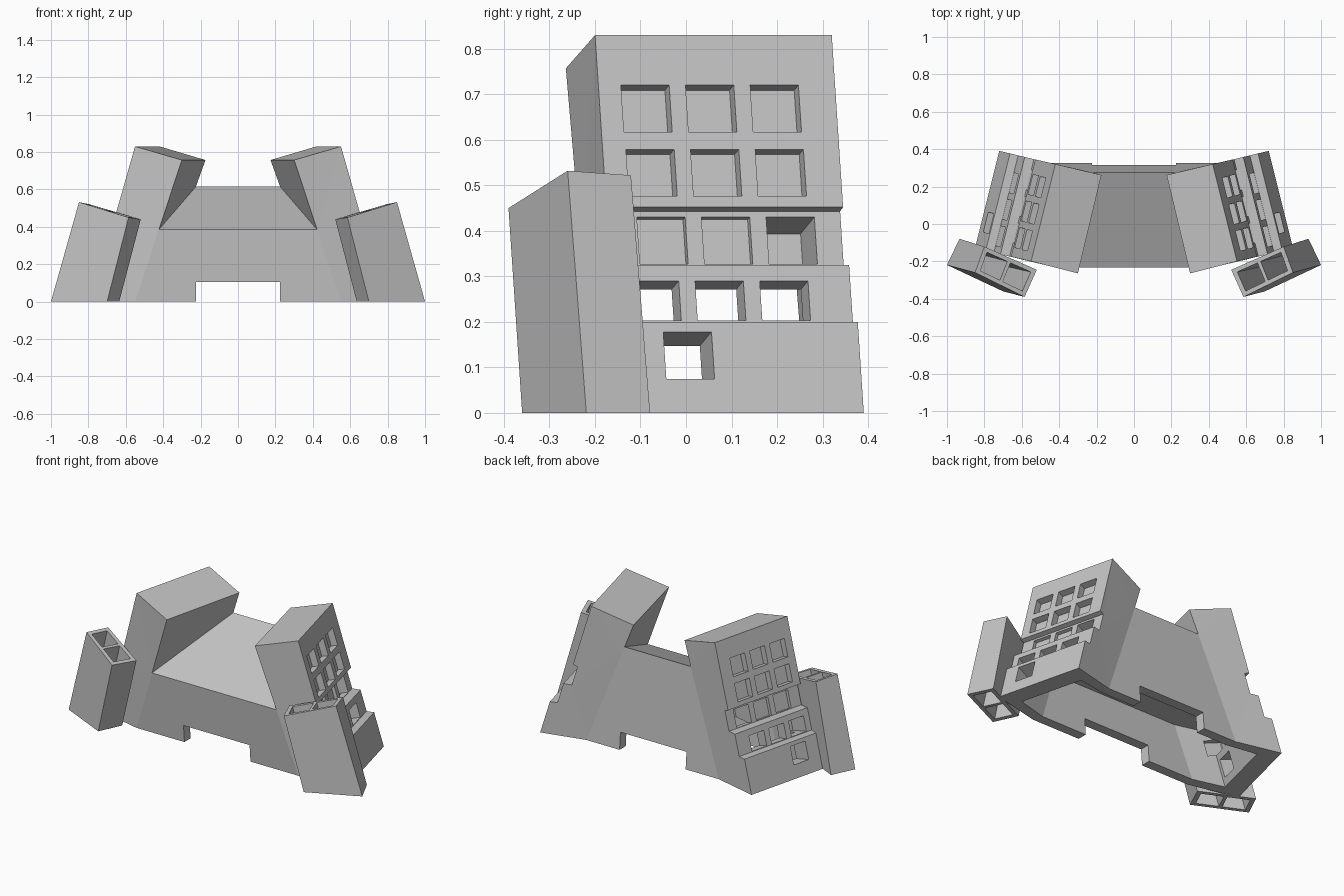
import bpy, bmesh
from mathutils import Vector as V

cube = bpy.data.objects.get("Cube")
if cube:
    bpy.data.objects.remove(cube)

concrete = bpy.data.materials.new("concrete_grey")
concrete.use_nodes = True
GREY = (0.55, 0.55, 0.55, 1)
concrete.diffuse_color = GREY
concrete.node_tree.nodes["Principled BSDF"].inputs["Base Color"].default_value = GREY


def make_object(name, faces):
    """Closed mesh from faces given as lists of points."""
    bm = bmesh.new()
    for pts in faces:
        bm.faces.new([bm.verts.new(p) for p in pts])
    bmesh.ops.remove_doubles(bm, verts=bm.verts, dist=0.0001)
    bmesh.ops.triangulate(bm, faces=[f for f in bm.faces if len(f.verts) > 4])
    bmesh.ops.recalc_face_normals(bm, faces=bm.faces)
    mesh = bpy.data.meshes.new(name)
    bm.to_mesh(mesh)
    bm.free()
    mesh.materials.append(concrete)
    obj = bpy.data.objects.new(name, mesh)
    bpy.context.scene.collection.objects.link(obj)
    return obj


def prism(lower, upper):
    """Faces of a solid between two matching loops."""
    n = len(lower)
    sides = [[lower[i], lower[(i + 1) % n], upper[(i + 1) % n], upper[i]] for i in range(n)]
    return sides + [list(lower), list(upper)]


def mirrored(pts, s):
    return [V((p[0] * s, p[1], p[2])) for p in pts]


def both_sides(faces):
    return [mirrored(f, s) for f in faces for s in (1, -1)]


def cut(obj, faces):
    """Subtract a solid and bake the result."""
    cutter = make_object("cutter", faces)
    cutter.hide_render = True
    mod = obj.modifiers.new("cut", 'BOOLEAN')
    mod.operation, mod.solver, mod.object = 'DIFFERENCE', 'EXACT', cutter
    bpy.context.view_layer.update()
    deps = bpy.context.evaluated_depsgraph_get()
    mesh = bpy.data.meshes.new_from_object(obj.evaluated_get(deps))
    obj.modifiers.clear()
    obj.data = mesh
    bpy.data.objects.remove(cutter)


# Key points of the left wing: inner bends, roof valley and top corners
base_back, base_front = V((0.45, 0.325, 0)), V((0.55, -0.2, 0))
valley_back, valley_front = V((0.225, 0.276, 0.615)), V((0.423, -0.232, 0.385))
top_back, top_front = V((0.174, 0.262, 0.757)), V((0.3, -0.264, 0.757))
wall_back = V((0.657, 0.375, 0))
along = V((0.13, -0.52, 0))
rise = V((-0.285, -0.066, 1))
out = V((0.97, 0.24, 0))
normal = rise.cross(along).normalized()
if normal.x < 0:
    normal.negate()


def on_wall(t, offset, z):
    """Point on the sloped side wall; t runs back to front."""
    return wall_back + along * t + rise * z + out * offset


# Main body: stepped side walls and a sloped middle roof
steps = [(0.065, 0), (0.065, 0.2), (0.02, 0.2), (0.02, 0.325),
         (-0.03, 0.325), (-0.03, 0.443), (0, 0.452), (0, 0.83)]
back_edge = [on_wall(0, *p) for p in steps]
front_edge = [on_wall(1, *p) for p in steps]
wing = [[back_edge[i], front_edge[i], front_edge[i + 1], back_edge[i + 1]]
        for i in range(len(steps) - 1)]
wing += [
    [base_back] + back_edge + [top_back, valley_back],
    [base_front] + front_edge + [top_front, valley_front],
    [top_back, back_edge[-1], front_edge[-1], top_front],
    [valley_back, top_back, top_front, valley_front],
    [base_back, back_edge[0], front_edge[0], base_front],
]
faces = both_sides(wing)
for a, b in ((base_back, valley_back), (valley_back, valley_front),
             (valley_front, base_front), (base_front, base_back)):
    faces.append([a, b] + mirrored([b, a], -1))
body = make_object("main_building", faces)


# Hollow inside, open at the bottom
def cavity_loop(z):
    half = [V((0.44 - 0.363 * z, 0.265 - 0.08 * z, z)), on_wall(0.13, -0.05, z),
            on_wall(0.87, -0.05, z), V((0.53 - 0.33 * z, -0.14 - 0.08 * z, z))]
    return half + mirrored(half[::-1], -1)


cut(body, prism(cavity_loop(-0.05), cavity_loop(0.315)))

# Doorway gap through front and back
gap = [(-0.225, -1), (0.225, -1), (0.225, 1), (-0.225, 1)]
cut(body, prism([V((x, y, -0.1)) for x, y in gap], [V((x, y, 0.105)) for x, y in gap]))


# Windows, row by row: wall offset, bottom, top, first y, depth of each
def window(offset, z0, z1, y, depth):
    loops = []
    for z in (z0, z1):
        t0, t1 = [(on_wall(0, offset, z1).y - v) / 0.52 for v in (y, y + 0.106)]
        a, b = on_wall(t0, offset, z), on_wall(t1, offset, z)
        loops.append([a + normal * 0.02, b + normal * 0.02, b - normal * depth, a - normal * depth])
    return prism(*loops)


rows = [
    (0, 0.617, 0.72, -0.143, (0.04, 0.04, 0.04)),
    (0, 0.477, 0.579, -0.132, (0.04, 0.04, 0.04)),
    (-0.03, 0.327, 0.43, -0.108, (0.02, 0.02, 0.13)),
    (0.02, 0.203, 0.29, -0.122, (0.12, 0.12, 0.12)),
    (0.065, 0.075, 0.178, -0.05, (0.18,)),
]
for offset, z0, z1, y, depths in rows:
    holes = []
    for i, depth in enumerate(depths):
        holes += window(offset, z0, z1, y + 0.142 * i, depth)
    cut(body, both_sides(holes))

# Leaning front towers, each with two open shafts
low = [V((0.7, -0.36, 0)), V((1, -0.219, 0)), V((0.933, -0.079, 0)), V((0.635, -0.22, 0))]
high = [V((0.585, -0.39, 0.45)), V((0.85, -0.26, 0.532)),
        V((0.8, -0.121, 0.522)), V((0.52, -0.245, 0.44))]


def in_tower(a, b, w):
    c = [p.lerp(q, w) for p, q in zip(low, high)]
    return c[0].lerp(c[1], a).lerp(c[3].lerp(c[2], a), b)


def shaft_loop(a0, a1, w):
    return [in_tower(a, b, w) for a, b in ((a0, 0.15), (a1, 0.15), (a1, 0.85), (a0, 0.85))]


for side, s in (("left", 1), ("right", -1)):
    tower = make_object(side + "_tower", [mirrored(f, s) for f in prism(low, high)])
    for a0, a1 in ((0.08, 0.47), (0.53, 0.92)):
        shaft = prism(shaft_loop(a0, a1, -0.1), shaft_loop(a0, a1, 1.1))
        cut(tower, [mirrored(f, s) for f in shaft])
